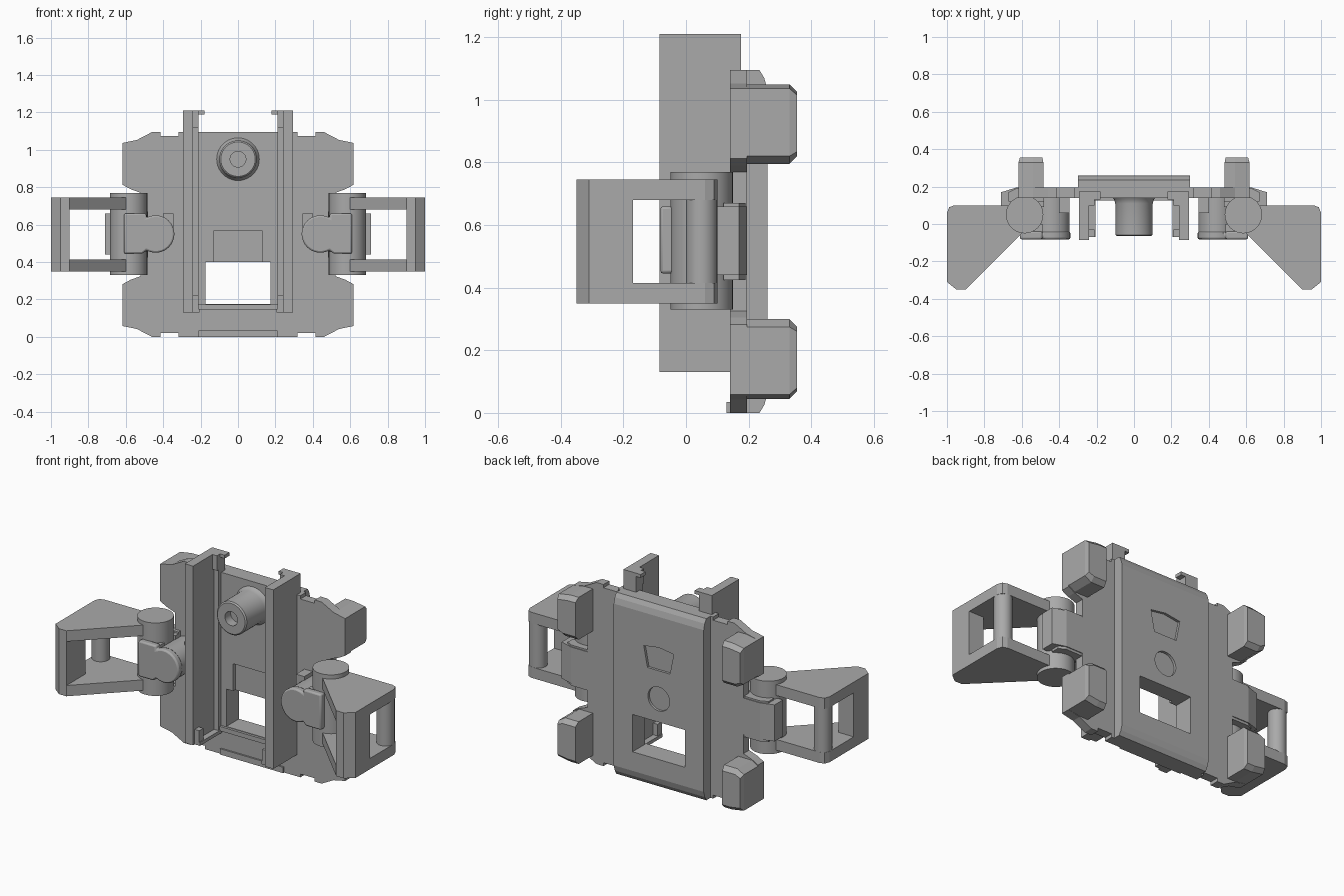
import bpy, bmesh, math

if "Cube" in bpy.data.objects:
    bpy.data.objects.remove(bpy.data.objects["Cube"])

grey = bpy.data.materials.new("plain grey")
grey.diffuse_color = (0.4, 0.4, 0.4, 1)
grey.use_nodes = True
grey.node_tree.nodes["Principled BSDF"].inputs["Base Color"].default_value = grey.diffuse_color
MID = 0.5475  # mid height of the body


def finish(name, bm):
    bmesh.ops.recalc_face_normals(bm, faces=bm.faces)
    me = bpy.data.meshes.new(name)
    bm.to_mesh(me)
    bm.free()
    ob = bpy.data.objects.new(name, me)
    bpy.context.collection.objects.link(ob)
    me.materials.append(grey)
    return ob


def place(axis, p, d):
    return {'x': (d, p[0], p[1]), 'y': (p[0], d, p[1]), 'z': (p[0], p[1], d)}[axis]


def loft(name, axis, sections):
    """Skin equal-length profiles given as (depth, points)."""
    bm = bmesh.new()
    rings = [[bm.verts.new(place(axis, p, d)) for p in pts] for d, pts in sections]
    n = len(rings[0])
    for a, b in zip(rings, rings[1:]):
        for i in range(n):
            bm.faces.new((a[i], a[(i + 1) % n], b[(i + 1) % n], b[i]))
    bm.faces.new(rings[0][::-1])
    bm.faces.new(rings[-1])
    return finish(name, bm)


def prism(name, axis, pts, lo, hi):
    return loft(name, axis, [(lo, pts), (hi, pts)])


def box(name, x, y, z):
    x = sorted(x)
    return prism(name, 'z', [(x[0], y[0]), (x[1], y[0]), (x[1], y[1]), (x[0], y[1])], *z)


def circle(cx, cy, r, n=40):
    return [(cx + r * math.cos(2 * math.pi * i / n), cy + r * math.sin(2 * math.pi * i / n))
            for i in range(n)]


def smooth(ob):
    bpy.ops.object.select_all(action='DESELECT')
    ob.select_set(True)
    bpy.context.view_layer.objects.active = ob
    bpy.ops.object.shade_smooth_by_angle(angle=math.radians(30))


def cut(ob, cutter):
    m = ob.modifiers.new("cut", 'BOOLEAN')
    m.operation, m.solver, m.object = 'DIFFERENCE', 'EXACT', cutter
    cutter.hide_render = True
    cutter.hide_viewport = True
    cutter.display_type = 'WIRE'


def bevel(ob, width, segments=2):
    m = ob.modifiers.new("bevel", 'BEVEL')
    m.width, m.segments, m.limit_method = width, segments, 'ANGLE'


# Backplate: quarter outline mirrored to four quadrants
quarter = [(0.318, 1.095), (0.318, 1.075), (0.414, 1.075), (0.414, 1.095), (0.46, 1.095),
           (0.54, 1.053), (0.617, 1.037), (0.617, 0.813), (0.575, 0.79), (0.52, 0.77)]
half = quarter + [(x, 2 * MID - z) for x, z in reversed(quarter)]
outline = half + [(-x, z) for x, z in reversed(half)]
backplate = prism("backplate", 'y', outline, 0.14, 0.195)

# Raised rear panel with sloped ends
panel = prism("rear_panel", 'x', [(0.17, 0), (0.235, 0), (0.25, 0.025), (0.26, 0.06),
              (0.26, 1.035), (0.25, 1.07), (0.235, 1.095), (0.17, 1.095)], -0.30, 0.30)

# Window and shallow recesses
window = box("window_cutter", (-0.175, 0.175), (0, 0.4), (0.175, 0.40))
pocket = box("pocket_cutter", (-0.13, 0.13), (0.1, 0.16), (0.39, 0.565))
disc = prism("disc_cutter", 'y', circle(0, 0.54, 0.072), 0.245, 0.3)
badge = prism("badge_cutter", 'y', [(-0.075, 0.71), (0.075, 0.71), (0.1, 0.835),
              (0, 0.85), (-0.1, 0.835)], 0.245, 0.3)
for ob, cutters in ((backplate, (window, pocket)), (panel, (window, disc, badge))):
    for c in cutters:
        cut(ob, c)

# Hollow peg with flared root: revolve a profile about the y axis
bm = bmesh.new()
prof = [(0.0, -0.01), (0.042, -0.01), (0.042, -0.065), (0.092, -0.065), (0.1, -0.058),
        (0.1, 0.11), (0.106, 0.13), (0.118, 0.145), (0.118, 0.16), (0.0, 0.16)]
vs = [bm.verts.new((r, y, 0.95)) for r, y in prof]
es = [bm.edges.new(e) for e in zip(vs, vs[1:])]
bmesh.ops.spin(bm, geom=vs + es, cent=(0, 0, 0.95), axis=(0, 1, 0),
               angle=2 * math.pi, steps=40)
bmesh.ops.remove_doubles(bm, verts=bm.verts, dist=0.0005)
smooth(finish("peg", bm))

# Sill between the rails and lower lip
box("sill", (-0.21, 0.21), (0.125, 0.15), (0.145, 0.172))
box("lower_lip", (-0.21, 0.21), (0.13, 0.15), (0, 0.035))

for side, s in (("left", -1), ("right", 1)):
    def mir(pts):
        return [(s * x, y) for x, y in pts]

    # Guide rail with end hooks
    box(side + "_rail", (s * 0.24, s * 0.295), (-0.085, 0.175), (0.13, 1.21))
    box(side + "_rail_back_flange", (s * 0.21, s * 0.25), (0.115, 0.175), (0.13, 1.12))
    box(side + "_rail_foot", (s * 0.205, s * 0.25), (-0.07, 0.15), (0.13, 0.15))
    box(side + "_rail_foot_stop", (s * 0.21, s * 0.25), (-0.07, -0.03), (0.13, 0.22))
    box(side + "_rail_top_hook", (s * 0.21, s * 0.25), (0.10, 0.175), (1.12, 1.21))
    box(side + "_rail_top_lip", (s * 0.18, s * 0.25), (0.13, 0.175), (1.19, 1.21))

    # Corner clamps, tapered at the rear
    clamp = [(0.485, 1.05), (0.54, 1.05), (0.617, 1.037), (0.617, 0.82), (0.575, 0.795),
             (0.485, 0.795)]
    cap = [(0.49, 1.025), (0.54, 1.025), (0.61, 1.015), (0.61, 0.835), (0.575, 0.82),
           (0.49, 0.82)]
    for level in ("upper", "lower"):
        f = (lambda p: p) if level == "upper" else (lambda p: [(x, 2 * MID - z) for x, z in p])
        a, b = mir(f(clamp)), mir(f(cap))
        loft(f"{side}_{level}_clamp", 'y', [(0.14, a), (0.33, a), (0.355, b)])

    # Hinge barrel and the lug wrapping it
    smooth(prism(side + "_hinge_barrel", 'z', circle(s * 0.585, 0.05, 0.1), 0.33, 0.77))
    prism(side + "_hinge_lug", 'z', mir([(0.48, 0.09), (0.71, 0.09), (0.71, 0.17),
          (0.63, 0.195), (0.48, 0.195)]), 0.44, 0.66)
    prism(side + "_hinge_lug_core", 'z', mir([(0.48, 0.12), (0.67, 0.12), (0.67, 0.17),
          (0.63, 0.19), (0.48, 0.19)]), 0.425, 0.67)

    # Locking knob: rounded cap and shaft
    arc = [(0.44 + 0.1 * math.cos(a), 0.55 + 0.1 * math.sin(a))
           for a in [math.radians(60 + 12 * i) for i in range(21)]]
    knob = prism(side + "_knob_cap", 'y',
                 mir([(0.61, 0.445), (0.61, 0.66), (0.49, 0.66)] + arc + [(0.51, 0.445)]),
                 -0.082, -0.04)
    bevel(knob, 0.012)
    smooth(knob)
    smooth(prism(side + "_knob_shaft", 'y', circle(s * 0.44, 0.55, 0.096), -0.05, 0.15))
    box(side + "_knob_bridge", (s * 0.49, s * 0.61), (-0.05, 0.0), (0.455, 0.65))
    box(side + "_knob_stop", (s * 0.345, s * 0.40), (0.06, 0.15), (0.57, 0.66))

    # Swing arm: two plates joined by a wall and a round post
    arm = mir([(0.585, 0.10), (0.96, 0.10), (0.988, 0.09), (1.0, 0.06), (1.0, -0.31),
               (0.95, -0.35), (0.90, -0.35), (0.60, -0.05), (0.585, 0.0)])
    prism(side + "_arm_top_plate", 'z', arm, 0.68, 0.745)
    prism(side + "_arm_bottom_plate", 'z', arm, 0.35, 0.415)
    prism(side + "_arm_wall", 'z', mir([(0.90, -0.17), (1.0, -0.17), (1.0, -0.31),
          (0.95, -0.35), (0.90, -0.35)]), 0.415, 0.68)
    smooth(prism(side + "_arm_post", 'z', circle(s * 0.95, 0.05, 0.05, 28), 0.415, 0.68))
